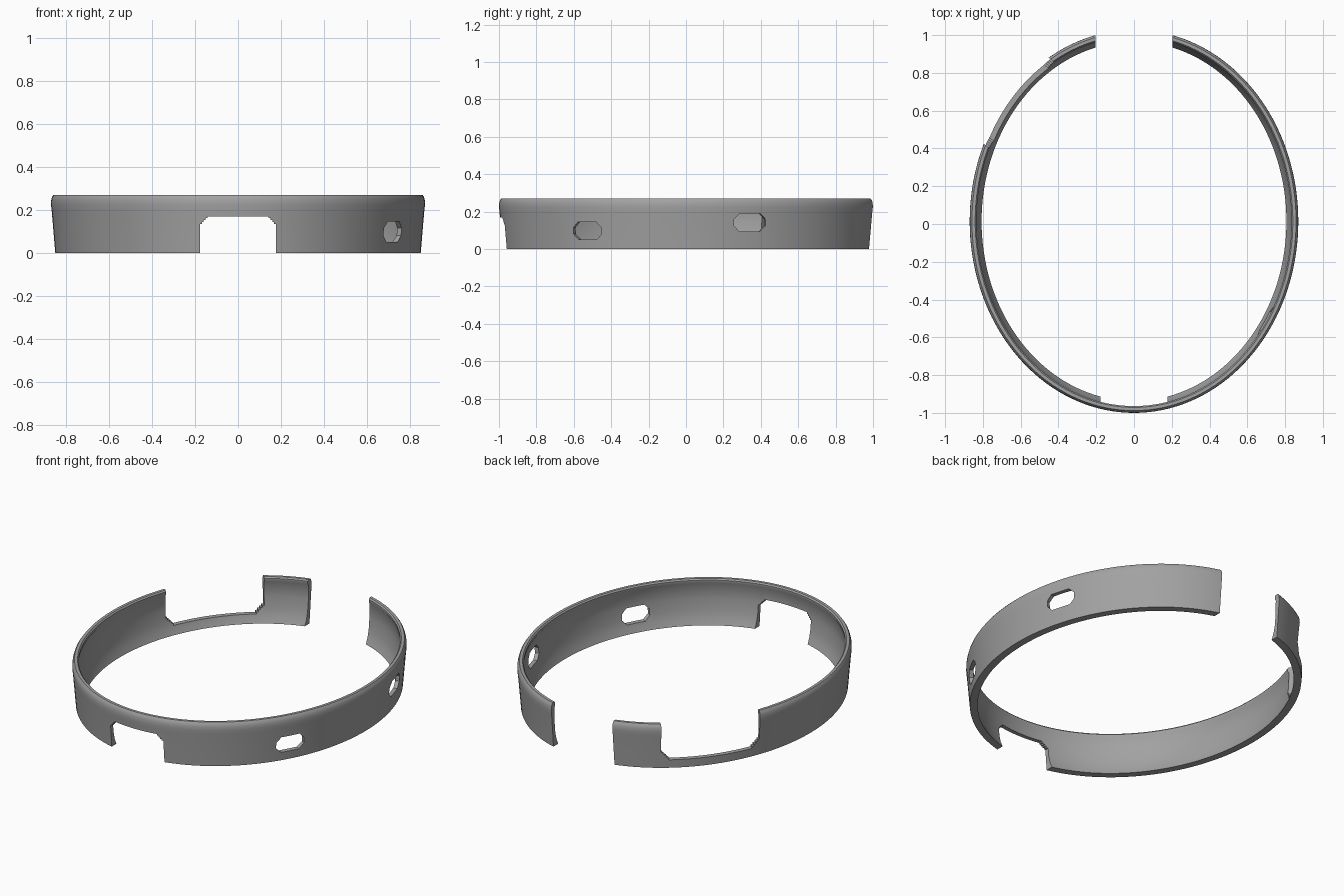
import bpy, bmesh, math
from mathutils import Matrix, Vector

cube = bpy.data.objects.get("Cube")
if cube:
    bpy.data.objects.remove(cube, do_unlink=True)

SEGMENTS = 144
CENTRE_Y = 0.014
STRETCH = 0.144      # extra radius along y

grey = bpy.data.materials.new("mid grey")
grey.use_nodes = True
colour = (0.36, 0.36, 0.36, 1)
grey.diffuse_color = colour
grey.node_tree.nodes["Principled BSDF"].inputs["Base Color"].default_value = colour


def add_object(name, bm):
    bmesh.ops.recalc_face_normals(bm, faces=bm.faces)
    mesh = bpy.data.meshes.new(name)
    bm.to_mesh(mesh)
    bm.free()
    mesh.materials.append(grey)
    obj = bpy.data.objects.new(name, mesh)
    bpy.context.collection.objects.link(obj)
    return obj


def sweep_ring(name, profile):
    """Sweep a closed (radius, height) profile round the oval."""
    bm = bmesh.new()
    rings = []
    for i in range(SEGMENTS):
        t = 2 * math.pi * i / SEGMENTS
        rings.append([bm.verts.new((r * math.cos(t), CENTRE_Y + (r + STRETCH) * math.sin(t), z))
                      for r, z in profile])
    n = len(profile)
    for i in range(SEGMENTS):
        a, b = rings[i], rings[(i + 1) % SEGMENTS]
        for j in range(n):
            k = (j + 1) % n
            bm.faces.new((a[j], b[j], b[k], a[k]))
    return add_object(name, bm)


def cutter(name, outline, place, outward, depth=0.15):
    """Extrude an (along, height) outline through the wall at place."""
    out = Vector((*outward, 0)).normalized()
    along = Vector((-out.y, out.x, 0))
    base = Vector((*place, 0))
    bm = bmesh.new()
    verts = [bm.verts.new(base + along * u + Vector((0, 0, z)) - out * depth) for u, z in outline]
    face = bm.faces.new(verts)
    extruded = bmesh.ops.extrude_face_region(bm, geom=[face])["geom"]
    bmesh.ops.translate(bm, vec=out * depth * 2,
                        verts=[g for g in extruded if isinstance(g, bmesh.types.BMVert)])
    obj = add_object(name, bm)
    obj.hide_render = True
    return obj


def stepped_notch(half, open_z, corner_z, end_z, inset, steps=5):
    """Notch outline, open at open_z, with stair-stepped corners at end_z."""
    side = [(half, open_z)]
    for i in range(steps):
        z = corner_z + (end_z - corner_z) * (i + 1) / steps
        x = half - inset * i / (steps - 1)
        side += [(x, side[-1][1] if i else corner_z), (x, z)]
    return side + [(-x, z) for x, z in reversed(side)]


def slot(half, low, high, chamfer=0.03):
    """Rectangle outline with clipped corners."""
    return [(half, low + chamfer), (half, high - chamfer), (half - chamfer, high),
            (chamfer - half, high), (-half, high - chamfer), (-half, low + chamfer),
            (chamfer - half, low), (half - chamfer, low)]


# Leaning wall with a rounded rim and a flared inner foot
band = sweep_ring("oval_band", [
    (0.85, 0), (0.867, 0.2), (0.87, 0.225), (0.869, 0.245), (0.865, 0.26), (0.858, 0.27),
    (0.841, 0.27), (0.834, 0.262), (0.834, 0.247), (0.841, 0.235), (0.84, 0.15),
    (0.833, 0.08), (0.822, 0.035), (0.807, 0)])

cutters = [
    # Open gap at the back
    cutter("back_gap", [(-0.205, -0.1), (0.205, -0.1), (0.205, 0.4), (-0.205, 0.4)],
           (0, 1), (0, 1), 0.2),
    # Low front notch
    cutter("front_notch", stepped_notch(0.177, -0.1, 0.125, 0.17, 0.035), (0, -0.97), (0, -1)),
    # Wide notch open at the top
    cutter("side_notch", stepped_notch(0.285, 0.4, 0.11, 0.05, 0.045),
           (-0.62, 0.65), (-0.78, 0.62), 0.3),
    # Two slots in the wall
    cutter("front_slot", slot(0.085, 0.05, 0.145), (0.725, -0.53), (0.876, -0.48)),
    cutter("rear_slot", slot(0.088, 0.095, 0.19), (0.81, 0.34), (0.96, 0.28)),
]
for c in cutters:
    mod = band.modifiers.new(c.name, 'BOOLEAN')
    mod.operation = 'DIFFERENCE'
    mod.solver = 'EXACT'
    mod.object = c

# Bake the cuts and drop the helpers
bpy.context.view_layer.update()
baked = bpy.data.meshes.new_from_object(band.evaluated_get(bpy.context.evaluated_depsgraph_get()))
band.modifiers.clear()
band.data = baked
for c in cutters:
    bpy.data.objects.remove(c, do_unlink=True)

bpy.ops.object.select_all(action='DESELECT')
band.select_set(True)
bpy.context.view_layer.objects.active = band
bpy.ops.object.shade_smooth_by_angle(angle=math.radians(35))
